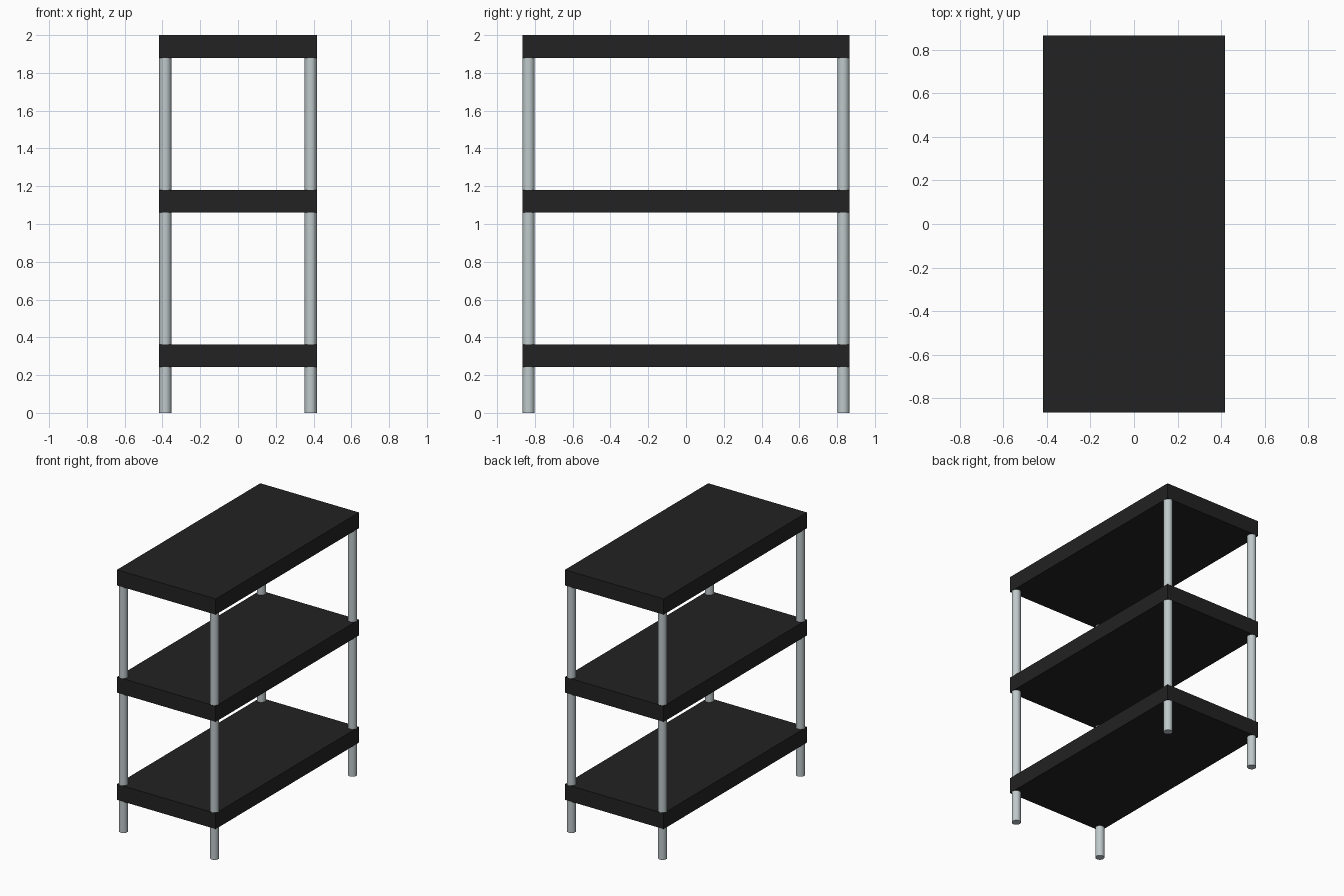
import bpy

if "Cube" in bpy.data.objects:
    bpy.data.objects.remove(bpy.data.objects["Cube"])

HALF_X, HALF_Y = 0.417, 0.865
LEG_R = 0.032


def material(name, color):
    mat = bpy.data.materials.new(name)
    mat.diffuse_color = color
    mat.use_nodes = True
    mat.node_tree.nodes["Principled BSDF"].inputs["Base Color"].default_value = mat.diffuse_color
    return mat


black = material("black_board", (0.016, 0.016, 0.016, 1))
metal = material("pale_metal", (0.52, 0.58, 0.59, 1))


def shelf(name, bottom, top):
    bpy.ops.mesh.primitive_cube_add(size=1, location=(0, 0, (bottom + top) / 2))
    ob = bpy.context.object
    ob.name = name
    ob.scale = (2 * HALF_X, 2 * HALF_Y, top - bottom)
    bpy.ops.object.transform_apply(location=False, rotation=False, scale=True)
    ob.data.materials.append(black)


def post(name, x, y, bottom, top):
    bpy.ops.mesh.primitive_cylinder_add(vertices=32, radius=LEG_R, depth=top - bottom,
                                        location=(x, y, (bottom + top) / 2))
    ob = bpy.context.object
    ob.name = name
    bpy.ops.object.shade_smooth_by_angle()
    ob.data.materials.append(metal)


# Three shelf boards
shelf("bottom_shelf", 0.242, 0.362)
shelf("middle_shelf", 1.061, 1.181)
shelf("top_shelf", 1.88, 2.0)

# Corner posts, stacked in sections that join just above each shelf
sections = (("lower", 0.0, 0.373), ("middle", 0.373, 1.192), ("upper", 1.192, 1.94))
for sx, side in ((-1, "left"), (1, "right")):
    for sy, end in ((-1, "front"), (1, "back")):
        for level, z0, z1 in sections:
            post(f"{end}_{side}_{level}_post", sx * (HALF_X - LEG_R),
                 sy * (HALF_Y - LEG_R), z0, z1)
